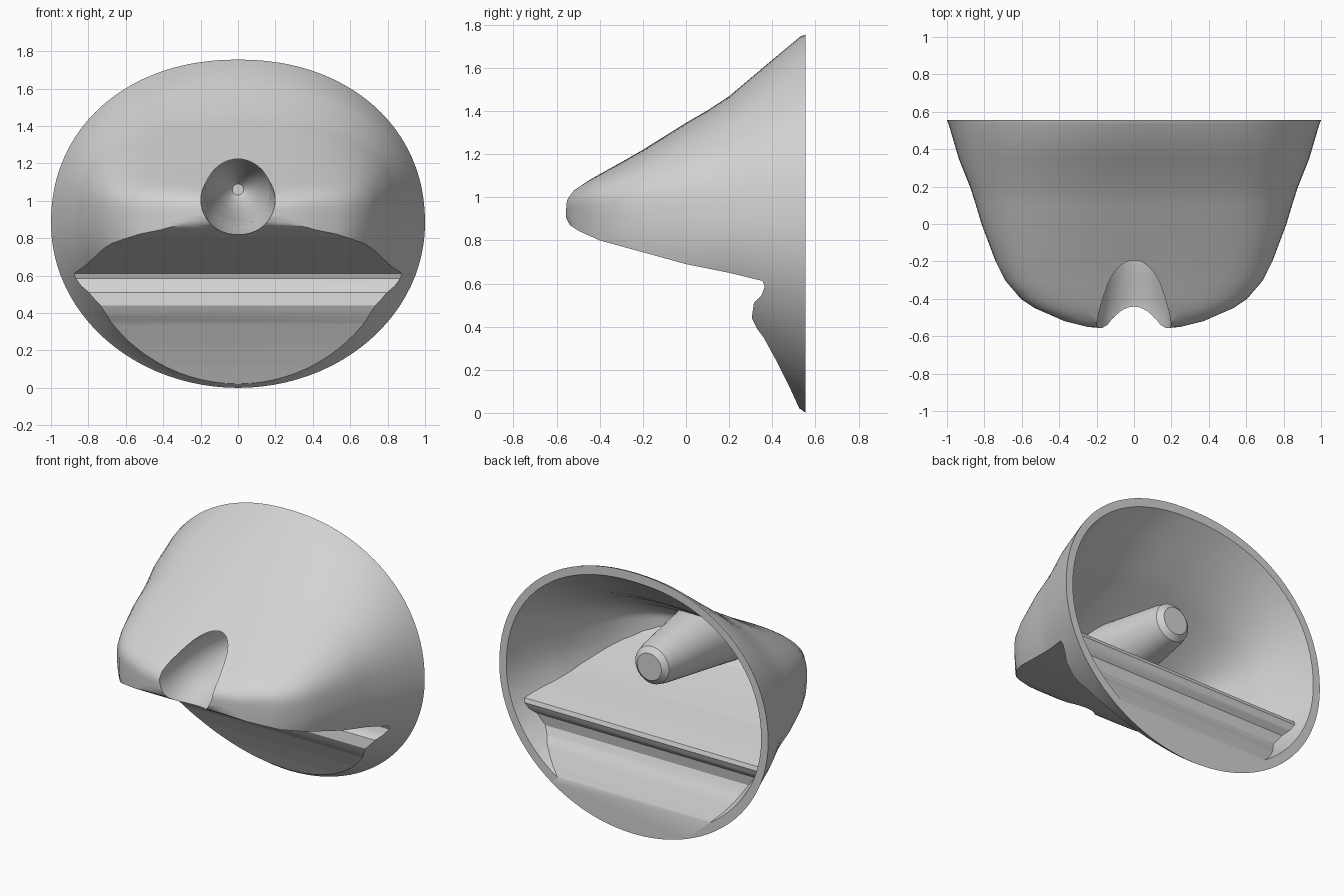
import bpy, bmesh, math

old = bpy.data.objects.get("Cube")
if old:
    bpy.data.objects.remove(old, do_unlink=True)

grey = bpy.data.materials.new("light_grey")
grey.use_nodes = True
grey.diffuse_color = (0.65, 0.65, 0.65, 1)
grey.node_tree.nodes["Principled BSDF"].inputs["Base Color"].default_value = (0.65, 0.65, 0.65, 1)


def loft(name, rings):
    """Closed solid skinned over rings that have equal point counts."""
    bm = bmesh.new()
    loops = [[bm.verts.new(p) for p in ring] for ring in rings]
    n = len(loops[0])
    for a, b in zip(loops, loops[1:]):
        for i in range(n):
            j = (i + 1) % n
            bm.faces.new((a[i], a[j], b[j], b[i]))
    bm.faces.new(loops[0])
    bm.faces.new(loops[-1])
    bmesh.ops.recalc_face_normals(bm, faces=bm.faces)
    mesh = bpy.data.meshes.new(name)
    bm.to_mesh(mesh)
    bm.free()
    ob = bpy.data.objects.new(name, mesh)
    mesh.materials.append(grey)
    bpy.context.collection.objects.link(ob)
    return ob


def subtract(ob, cutter):
    mod = ob.modifiers.new("cut", "BOOLEAN")
    mod.operation = "DIFFERENCE"
    mod.solver = "EXACT"
    mod.object = cutter
    bpy.ops.object.select_all(action="DESELECT")
    bpy.context.view_layer.objects.active = ob
    ob.select_set(True)
    bpy.ops.object.modifier_apply(modifier=mod.name)
    bpy.data.objects.remove(cutter, do_unlink=True)


# Dome sections from the blunt front to the rim: y, half width, top height
SECTIONS = [(-.56, .14, .98), (-.55, .25, 1.0), (-.52, .37, 1.035), (-.45, .53, 1.08),
            (-.4, .605, 1.108), (-.3, .69, 1.163), (-.2, .74, 1.22), (0, .815, 1.345),
            (.1, .845, 1.403), (.2, .877, 1.468), (.35, .937, 1.595), (.53, .99, 1.745),
            (.555, 1, 1.755)]


def dome(name, sections, shift, inset):
    rings = []
    for y, w, top in sections:
        t = (y + .56) / 1.115
        mid = .93 - .05 * t
        half, up = w - inset, top - mid - inset
        down = max(.88 * w * w, .7) - inset
        ring = []
        for i in range(96):
            a = math.tau * i / 96
            c, s = math.cos(a), math.sin(a)
            # Boxy above the middle, plain ellipse below
            power = 2 / (3.5 - 1.37 * t) if s > 0 else 1
            x = math.copysign(abs(c) ** power, c) * half
            z = s ** power * up if s > 0 else s * down
            ring.append((x, y + shift, mid + z))
        rings.append(ring)
    return loft(name, rings)


# Side profile of the underside, the step and the lower front
MOUTH = [(-.7, .93), (-.56, .915), (-.54, .872), (-.5, .845), (-.4, .8), (-.2, .745),
         (0, .69), (.2, .65), (.355, .612), (.365, .585), (.35, .545), (.315, .51),
         (.305, .44), (.33, .39), (.36, .35), (.42, .24), (.48, .12), (.535, 0),
         (.535, -.3), (-.7, -.3)]


def mouth_cutter(dy, dz):
    return loft("mouth_cutter", [[(x, y + dy, z + dz) for y, z in MOUTH]
                                 for x in (-1.3, 1.3)])


def lathe(name, profile):
    """Round solid along y from rings of y, radius and centre height."""
    angles = [math.tau * i / 48 for i in range(48)]
    return loft(name, [[(r * math.cos(a), y, z + r * math.sin(a)) for a in angles]
                       for y, r, z in profile])


# Outer body
shell = dome("shell", SECTIONS, 0, 0)
subtract(shell, mouth_cutter(0, 0))

# Inner cavity, leaving a tapered peg standing in it
cavity = dome("cavity", SECTIONS[2:], .04, .038)
subtract(cavity, mouth_cutter(.11, .035))
subtract(cavity, lathe("peg", [(-.7, .28, 1.04), (-.3, .23, 1.06), (0, .185, 1.06),
                               (.3, .14, 1.06), (.36, .125, 1.06), (.39, .09, 1.06)]))
subtract(shell, cavity)

# Socket hole running from the front into the peg, drooping at the lip
subtract(shell, lathe("socket", [(-.7, .205, 1.01), (-.5, .197, 1.01), (-.42, .192, 1.013),
                                 (-.3, .176, 1.045), (-.15, .165, 1.06), (.1, .115, 1.06),
                                 (.27, .06, 1.06), (.31, .03, 1.06)]))

bpy.ops.object.select_all(action="DESELECT")
shell.select_set(True)
bpy.context.view_layer.objects.active = shell
bpy.ops.object.shade_smooth_by_angle(angle=math.radians(32))
